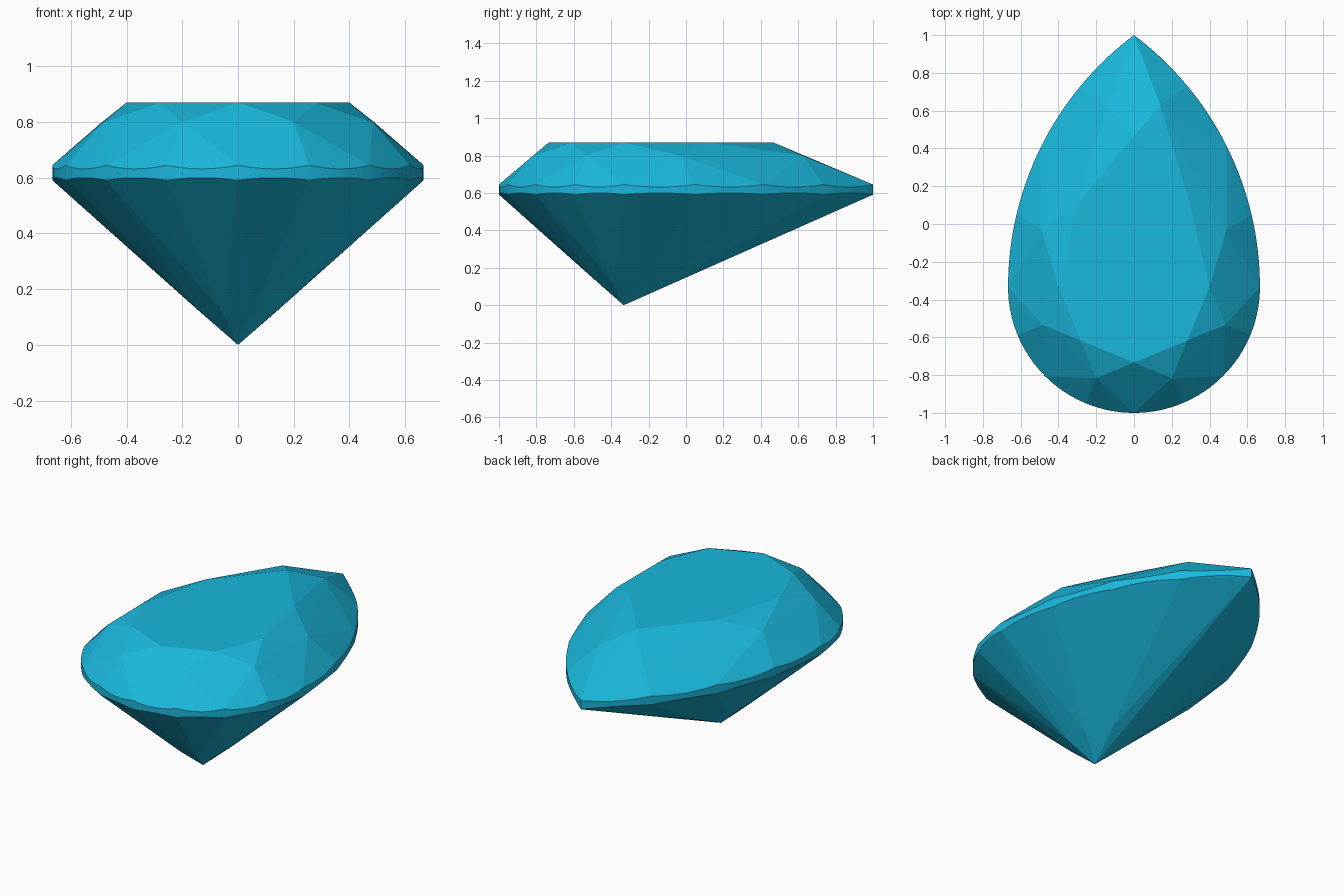
import bpy, bmesh
from math import sin, cos, asin, radians

if "Cube" in bpy.data.objects:
    bpy.data.objects.remove(bpy.data.objects["Cube"])

W, CY = 2 / 3, -1 / 3                  # half width, and y of the widest line / culet
L = 1 - CY                             # distance from the culet axis to the tip
R = (W * W + L * L) / (2 * W)          # radius of the long side arcs
TIP = asin(L / R)


def outline(k):
    """Pear outline offset from the culet axis; k = 0 (round end) to 8 (tip)."""
    if k <= 4:
        a = radians(22.5 * k)
        return W * sin(a), -W * cos(a)
    a = TIP * (k - 4) / 4
    return R * cos(a) - (R - W), R * sin(a)


half = []


def add(k, scale, z):
    x, y = outline(k)
    half.append((x * scale, y * scale + CY, z))


# girdle: curved band with scalloped edges
STEPS = 8
for i in range(8 * STEPS + 1):
    t = (i % STEPS) / STEPS
    bulge = 4 * t * (1 - t)
    add(i / STEPS, 1, 0.645 - 0.013 * bulge)
    add(i / STEPS, 1, 0.591 + 0.009 * bulge)

# table corners
for k in (0, 2, 4, 6, 8):
    add(k, 0.6, 0.87)

# crown star points, the last pair pulled toward the tip
for k in (1, 3, 5):
    add(k, 0.785, 0.80)
half.append((0.14, 0.625, 0.80))

# pavilion points and culet
for k in (1, 3, 5, 7):
    add(k, 0.22, 0.119)
half.append((0, CY, 0))

# mirror the half and wrap the facets around it
bm = bmesh.new()
for x, y, z in half:
    bm.verts.new((x, y, z))
    if x > 1e-5:
        bm.verts.new((-x, y, z))
bmesh.ops.remove_doubles(bm, verts=bm.verts[:], dist=1e-5)
bmesh.ops.convex_hull(bm, input=bm.verts[:])
loose = [v for v in bm.verts if not v.link_faces]
bmesh.ops.delete(bm, geom=loose, context='VERTS')
bmesh.ops.recalc_face_normals(bm, faces=bm.faces[:])

mesh = bpy.data.meshes.new("pear_cut_gem")
bm.to_mesh(mesh)
bm.free()
gem = bpy.data.objects.new("pear_cut_gem", mesh)
bpy.context.collection.objects.link(gem)

mat = bpy.data.materials.new("gem_blue")
mat.diffuse_color = (0.01, 0.48, 0.72, 1)
mat.use_nodes = True
mat.node_tree.nodes["Principled BSDF"].inputs["Base Color"].default_value = mat.diffuse_color
mesh.materials.append(mat)
